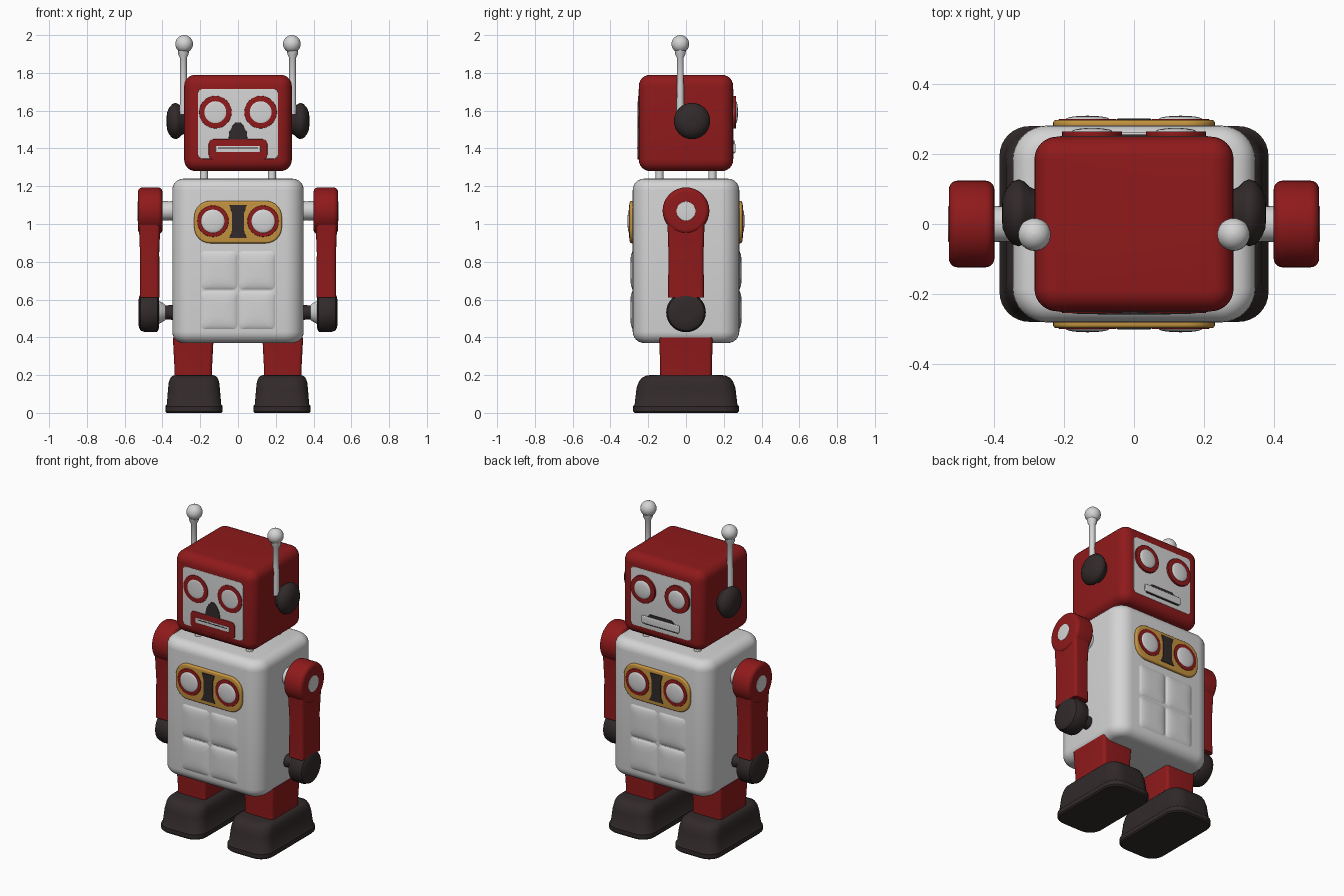
import bpy, bmesh
from math import sin, cos, pi, radians

if "Cube" in bpy.data.objects:
    bpy.data.objects.remove(bpy.data.objects["Cube"])


def material(name, rgb):
    m = bpy.data.materials.new(name)
    m.diffuse_color = (*rgb, 1)
    m.use_nodes = True
    m.node_tree.nodes["Principled BSDF"].inputs["Base Color"].default_value = m.diffuse_color
    return m


RED = material("red_paint", (0.275, 0.010, 0.011))
WHITE = material("white_paint", (0.66, 0.66, 0.66))
DARK = material("dark_rubber", (0.032, 0.023, 0.023))
GOLD = material("gold_trim", (0.55, 0.29, 0.05))


def rounded_rect(hu, hv, r, n=8):
    r = max(min(r, hu, hv), 0.0005)
    pts = []
    for k, (su, sv) in enumerate([(1, 1), (-1, 1), (-1, -1), (1, -1)]):
        for i in range(n + 1):
            a = (k + i / n) * pi / 2
            pts.append((su * (hu - r) + r * cos(a), sv * (hv - r) + r * sin(a)))
    return pts


def loft(name, mat, axis, loc, rings, flip=(1, 1, 1), angle=35):
    """Skin rounded-rectangle rings (t, half_u, half_v, corner) along an axis."""
    bm = bmesh.new()
    loops = []
    for t, hu, hv, r in rings:
        loop = []
        for u, v in rounded_rect(hu, hv, r):
            p = {'x': (t, u, v), 'y': (u, t, v), 'z': (u, v, t)}[axis]
            loop.append(bm.verts.new([f * (c + q) for f, c, q in zip(flip, loc, p)]))
        loops.append(loop)
    for a, b in zip(loops, loops[1:]):
        for i in range(len(a)):
            j = (i + 1) % len(a)
            bm.faces.new((a[i], a[j], b[j], b[i]))
    bm.faces.new(loops[0])
    bm.faces.new(loops[-1])
    bmesh.ops.remove_doubles(bm, verts=bm.verts, dist=0.00005)
    bmesh.ops.recalc_face_normals(bm, faces=bm.faces)
    me = bpy.data.meshes.new(name)
    bm.to_mesh(me)
    bm.free()
    me.materials.append(mat)
    ob = bpy.data.objects.new(name, me)
    bpy.context.collection.objects.link(ob)
    bpy.ops.object.select_all(action='DESELECT')
    ob.select_set(True)
    bpy.context.view_layer.objects.active = ob
    bpy.ops.object.shade_smooth_by_angle(angle=radians(angle))
    return ob


def soft(t0, t1, hu, hv, r, e, n=6):
    """Rings of a box or disc whose end edges are rounded by e."""
    rings = []
    for i in range(n + 1):
        a = i / n * pi / 2
        d = e * (1 - sin(a))
        rings.append((t0 + e * (1 - cos(a)), max(hu - d, .001), max(hv - d, .001), max(r - d, .001)))
    return rings + [(t0 + t1 - t, *q) for t, *q in reversed(rings)]


def disc(t0, t1, r, e=0.003):
    return soft(t0, t1, r, r, r, e)


def turned(*pairs):
    return [(t, r, r, r) for t, r in pairs]


def dome(t0, h, r, n=6):
    return turned(*[(t0 + h * sin(i / n * pi / 2), max(r * cos(i / n * pi / 2), .001)) for i in range(n + 1)])


# Torso and head
loft("torso", WHITE, 'z', (0, 0, 0), soft(0.37, 1.24, 0.348, 0.282, 0.10, 0.06))
loft("head", RED, 'z', (0, 0, 0), soft(1.28, 1.79, 0.285, 0.25, 0.065, 0.06))

# Front and back details
for s, side in ((-1, "front"), (1, "back")):
    f = (1, s, 1)
    # Belly cushions
    for x in (-0.1, 0.1):
        for z in (0.545, 0.755):
            loft(f"{side}_belly_cushion", WHITE, 'y', (x, 0, z),
                 [(0.279, .1, .105, .02), (0.285, .093, .098, .025), (0.290, .08, .085, .03),
                  (0.2935, .06, .065, .03), (0.295, .03, .035, .025)], f, 60)
    # Chest gauge
    loft(f"{side}_chest_plate", GOLD, 'y', (0, 0, 1.01),
         soft(0.27, 0.298, 0.232, 0.112, 0.085, 0.01), f)
    loft(f"{side}_chest_divider", DARK, 'z', (0, 0.298, 0),
         [(0.925, .048, .004, .001), (0.96, .033, .004, .001),
          (1.06, .033, .004, .001), (1.10, .045, .004, .001)], f)
    for x in (-0.133, 0.133):
        loft(f"{side}_gauge_ring", RED, 'y', (x, 0, 1.015), disc(0.29, 0.301, 0.083), f)
        loft(f"{side}_gauge_lens", WHITE, 'y', (x, 0, 1.015), dome(0.30, 0.010, 0.063), f)
    # Face panel
    loft(f"{side}_face_panel", WHITE, 'y', (0, 0, 1.53),
         soft(0.245, 0.252, 0.212, 0.185, 0.025, 0.002), f)
    # Eyes: flat on the front, bulging on the back
    ring, bulge = (0.255, 0.003) if s < 0 else (0.265, 0.010)
    for x in (-0.12, 0.12):
        loft(f"{side}_eye_ring", RED, 'y', (x, 0, 1.592), disc(0.25, ring, 0.086, 0.002), f)
        loft(f"{side}_eye", WHITE, 'y', (x, 0, 1.592), dome(ring, bulge, 0.058), f)

# Front nose and mouth
loft("nose", DARK, 'z', (0, -0.252, 0),
     [(1.447, .05, .004, .001), (1.485, .047, .004, .001),
      (1.52, .028, .004, .001), (1.538, .010, .004, .001)])
loft("front_mouth", RED, 'y', (0, 0, 1.395), soft(0.25, 0.256, 0.155, 0.054, 0.025, 0.002), (1, -1, 1))
loft("front_teeth", WHITE, 'y', (0, 0, 1.397), soft(0.254, 0.258, 0.118, 0.016, 0.005, 0.001), (1, -1, 1))
loft("front_mouth_slot", DARK, 'y', (0, 0, 1.402), soft(0.255, 0.2585, 0.105, 0.003, 0.002, 0.0005), (1, -1, 1))

# Back mouth: pale lips with thin dark slots above and below
loft("back_mouth", DARK, 'z', (0, 0.252, 0),
     [(1.372, .12, .004, .002), (1.40, .13, .004, .002), (1.442, .075, .004, .002)])
loft("back_lip", WHITE, 'y', (0, 0, 1.402), soft(0.25, 0.263, 0.132, 0.023, 0.008, 0.005), angle=60)

# Paired parts
for s, side in ((-1, "left"), (1, "right")):
    f = (s, 1, 1)
    # Neck posts
    for y in (-0.14, 0.14):
        loft(f"{side}_neck_post", WHITE, 'z', (0.18, y, 0), turned((1.2, .03), (1.24, .021), (1.30, .021)), f)
    # Ears and antennas
    loft(f"{side}_ear", DARK, 'x', (0, 0.032, 1.545),
         turned((.27, .06), (.30, .075), (.315, .09), (.33, .096), (.348, .09), (.365, .07), (.376, .045),
                (.378, .02)), f, 50)
    loft(f"{side}_antenna_rod", WHITE, 'z', (0.289, -0.03, 0),
         turned((1.58, .02), (1.75, .018), (1.88, .018), (1.90, .028), (1.93, .03)), f, 60)
    loft(f"{side}_antenna_ball", WHITE, 'z', (0.285, -0.03, 0), disc(1.906, 2.0, 0.047, 0.047), f)
    # Arms
    loft(f"{side}_shoulder_joint", WHITE, 'x', (0, 0, 1.07),
         turned((.33, .055), (.36, .05), (.41, .052)), f)
    loft(f"{side}_shoulder", RED, 'x', (0, 0, 1.07), disc(0.40, 0.53, 0.124, 0.025), f)
    loft(f"{side}_shoulder_cap", WHITE, 'x', (0, 0, 1.068), disc(0.525, 0.532, 0.051, 0.002), f)
    loft(f"{side}_arm", RED, 'z', (0.468, 0, 0),
         [(.61, .052, .095, .02), (.85, .051, .093, .02), (1.0, .057, .098, .02), (1.06, .062, .105, .02)], f)
    # Hands and wrist pegs
    loft(f"{side}_hand", DARK, 'x', (0, 0, 0.532),
         turned((.418, .08), (.425, .1), (.435, .105), (.49, .105), (.515, .097), (.525, .08), (.527, .04)), f)
    loft(f"{side}_wrist_cone", WHITE, 'x', (0, 0, 0.532), turned((.385, .04), (.39, .045), (.425, .065)), f)
    loft(f"{side}_wrist_peg", DARK, 'x', (0, 0, 0.532), turned((.34, .04), (.39, .036)), f)
    # Legs and feet
    loft(f"{side}_leg", RED, 'z', (0.237, 0, 0),
         [(.18, .10, .137, .02), (.25, .10, .137, .02), (.40, .108, .142, .02)], f)
    loft(f"{side}_foot", DARK, 'z', (0.233, 0, 0),
         [(0, .145, .272, .08), (.008, .152, .28, .085), (.035, .152, .28, .085), (.045, .144, .272, .08),
          (.13, .137, .262, .08), (.165, .133, .25, .08), (.185, .125, .235, .07), (.197, .112, .21, .06),
          (.2, .10, .19, .05)], f)
